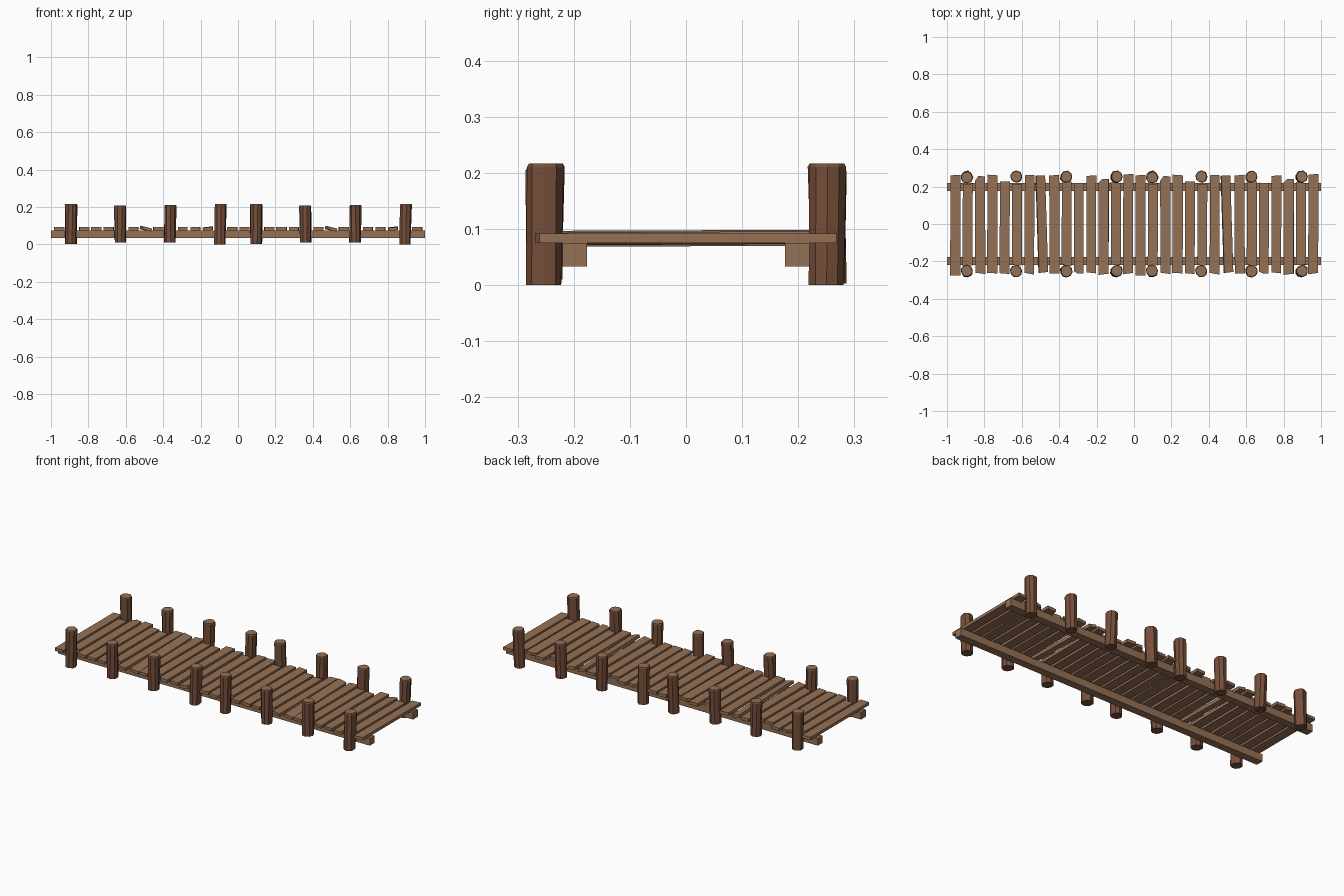
import bpy, bmesh, math, random
from mathutils import Vector, Matrix

if "Cube" in bpy.data.objects:
    bpy.data.objects.remove(bpy.data.objects["Cube"])

random.seed(4)
MODULE = 0.99          # the dock is one section repeated twice


def material(name, rgb):
    m = bpy.data.materials.new(name)
    m.diffuse_color = (*rgb, 1)
    m.use_nodes = True
    m.node_tree.nodes["Principled BSDF"].inputs["Base Color"].default_value = m.diffuse_color
    return m


wood = material("plank_wood", (0.30, 0.165, 0.09))
bark = material("post_wood", (0.18, 0.078, 0.042))


def finish(name, bm, mats):
    bmesh.ops.recalc_face_normals(bm, faces=bm.faces)
    mesh = bpy.data.meshes.new(name)
    bm.to_mesh(mesh)
    bm.free()
    for m in mats:
        mesh.materials.append(m)
    ob = bpy.data.objects.new(name, mesh)
    bpy.context.collection.objects.link(ob)
    return ob


def repeat(ob):
    # second dock section shares the same mesh
    twin = ob.copy()
    twin.name = ob.name + "_second"
    twin.location.x += MODULE
    bpy.context.collection.objects.link(twin)


def outline_prism(name, pts, z0, z1):
    bm = bmesh.new()
    face = bm.faces.new([bm.verts.new((x, y, z0)) for x, y in pts])
    up = bmesh.ops.extrude_face_region(bm, geom=[face])
    verts = [g for g in up["geom"] if isinstance(g, bmesh.types.BMVert)]
    bmesh.ops.translate(bm, verts=verts, vec=(0, 0, z1 - z0))
    return finish(name, bm, [wood])


# Long support beams
for side, label in ((-1, "front"), (1, "back")):
    a, b = side * 0.176, side * 0.22
    beam = outline_prism(label + "_beam", [(-1, a), (0.01, a), (0.01, b), (-1, b)], 0.033, 0.075)
    repeat(beam)

# Deck planks: (near end y, far end y), shortened where they pass between posts
ENDS = [(-0.272, 0.264), (-0.222, 0.218), (-0.264, 0.256), (-0.264, 0.264), (-0.268, 0.222),
        (-0.224, 0.218), (-0.267, 0.264), (-0.262, 0.264), (-0.262, 0.264), (-0.222, 0.222),
        (-0.265, 0.222), (-0.262, 0.262), (-0.268, 0.246), (-0.22, 0.218), (-0.266, 0.264)]
for i, (y0, y1) in enumerate(ENDS):
    w = 0.0265
    j = [random.uniform(-0.006, 0.006) for _ in range(4)]
    s = [random.uniform(-0.002, 0.002) for _ in range(4)]
    pts = [(-w + s[0], y0 + j[0]), (w + s[1], y0 + j[1]),
           (w + s[2], y1 + j[2]), (-w + s[3], y1 + j[3])]
    if i in (2, 12):       # chipped corner at the far end
        pts[3:] = [(-w * 0.3, y1 + j[3]), (-w, y1 - 0.025)]
    if i in (5, 9, 10):    # chipped corner at the near end
        pts[:1] = [(-w, y0 + 0.012), (-w * 0.2, y0)]
    plank = outline_prism("plank_%02d" % (i + 1), pts, -0.0085, 0.0085)
    plank.location = (-0.9555 + 0.0661 * i, 0, 0.0835)
    if i == 7:             # loose, rolled plank
        plank.rotation_euler = (0.004, math.radians(14), math.radians(1.8))
        plank.scale.x = 0.9
    elif i == 12:          # slightly lifted plank
        plank.rotation_euler = (0.006, math.radians(-6), 0)
    else:
        plank.rotation_euler.z = random.uniform(-0.006, 0.006)
    repeat(plank)


# Mooring posts: eight-sided, uneven, with a small worn rim
def post(name, x, y, top, bottom, lean):
    bm = bmesh.new()
    n, rings = 9, []
    wobble = [random.uniform(0.94, 1.06) for _ in range(n)]
    twist = random.uniform(-0.2, 0.2)
    for z, r, t in ((bottom, 0.031, 0), (top - 0.006, 0.0325, 1), (top, 0.029, 1)):
        ring = []
        for k in range(n):
            a = math.tau * k / n + twist * t
            off = Vector(lean) * (t - 0.5)
            ring.append(bm.verts.new((x + off.x + r * wobble[k] * math.cos(a),
                                      y + off.y + r * wobble[k] * math.sin(a), z)))
        rings.append(ring)
    for lo, hi in zip(rings, rings[1:]):
        for k in range(n):
            bm.faces.new((lo[k], lo[(k + 1) % n], hi[(k + 1) % n], hi[k]))
    bm.faces.new(rings[0][::-1])
    bm.faces.new(rings[-1]).material_index = 1
    return finish(name, bm, [bark, wood])


POSTS = [(-0.893, 0.217, 0.003, 0.0), (-0.629, 0.209, 0.010, -0.002),
         (-0.363, 0.210, 0.011, 0.004), (-0.095, 0.217, 0.0, 0.006)]
for side, label in ((-1, "front"), (1, "back")):
    for i, (x, top, bottom, lx) in enumerate(POSTS):
        p = post("%s_post_%d" % (label, i + 1), x, side * 0.252, top, bottom,
                 (lx, random.uniform(-0.005, 0.005), 0))
        repeat(p)
